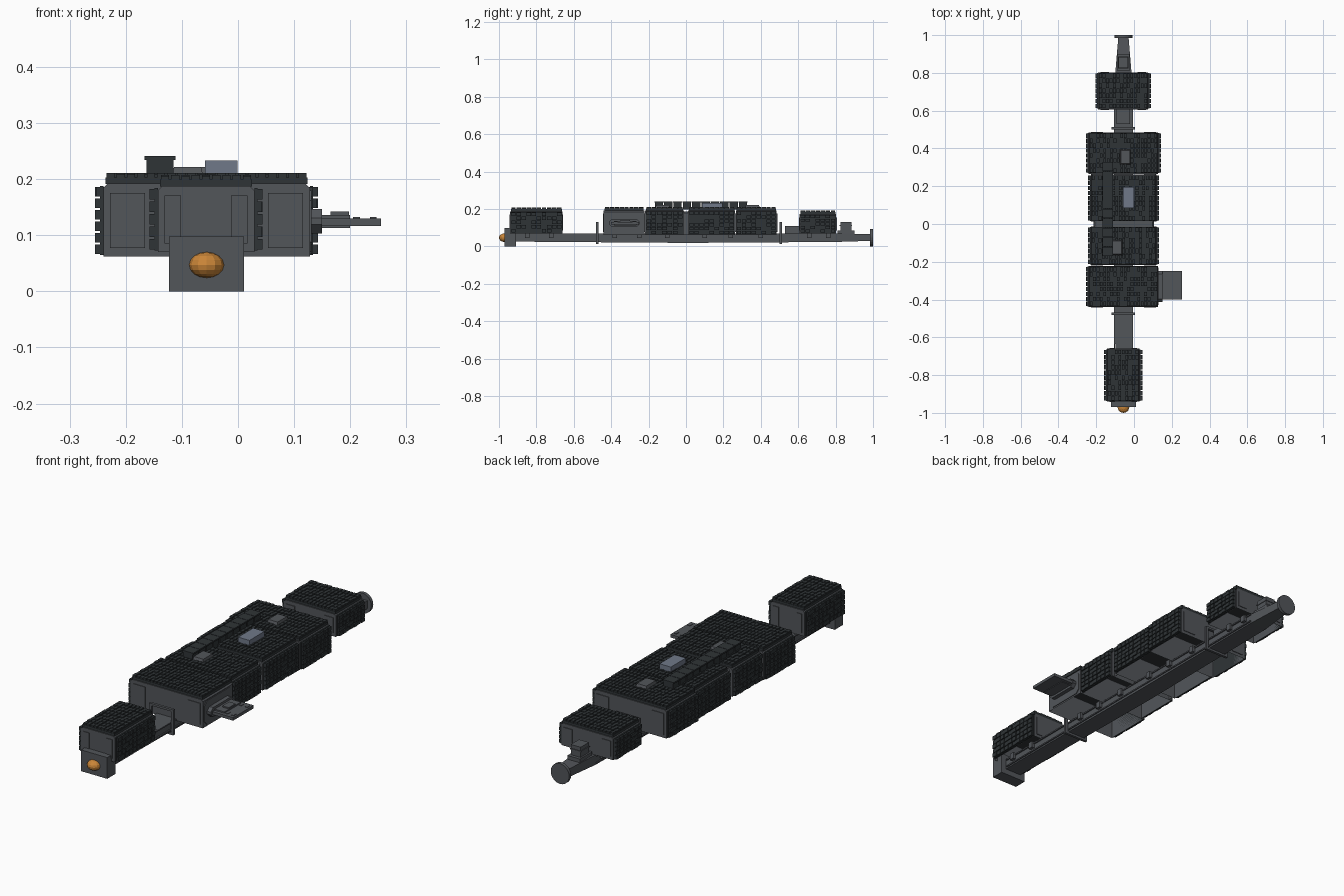
import bpy, bmesh, math, random
from mathutils import Matrix, Vector

if "Cube" in bpy.data.objects:
    bpy.data.objects.remove(bpy.data.objects["Cube"])

random.seed(4)
CX = -0.056  # spine centre line


def mat(name, c):
    m = bpy.data.materials.new(name)
    m.diffuse_color = (*c, 1)
    m.use_nodes = True
    m.node_tree.nodes["Principled BSDF"].inputs["Base Color"].default_value = m.diffuse_color
    return m


GREY = mat("hull_grey", (0.085, 0.092, 0.102))
DARK = mat("plate_dark", (0.028, 0.034, 0.037))
BLUE = mat("blue_grey", (0.16, 0.19, 0.25))
ORANGE = mat("orange", (0.6, 0.24, 0.04))


def finish(name, bm, m):
    bmesh.ops.recalc_face_normals(bm, faces=bm.faces)
    me = bpy.data.meshes.new(name)
    bm.to_mesh(me)
    bm.free()
    me.materials.append(m)
    ob = bpy.data.objects.new(name, me)
    bpy.context.collection.objects.link(ob)
    return ob


def add_box(bm, lo, hi):
    lo, hi = Vector(lo), Vector(hi)
    M = Matrix.Translation((lo + hi) / 2) @ Matrix.Diagonal((*(hi - lo), 1))
    return bmesh.ops.create_cube(bm, size=1, matrix=M)["verts"]


def boxes(name, m, *pairs):
    bm = bmesh.new()
    for lo, hi in pairs:
        add_box(bm, lo, hi)
    return finish(name, bm, m)


def shell(name, x0, x1, y0, y1, z0, z1, c=0.008):
    """Hull open at the bottom, with chamfered upper long edges."""
    bm = bmesh.new()
    prof = [(x0, z0), (x0, z1 - c), (x0 + c, z1), (x1 - c, z1), (x1, z1 - c), (x1, z0)]
    a = [bm.verts.new((x, y0, z)) for x, z in prof]
    b = [bm.verts.new((x, y1, z)) for x, z in prof]
    for i in range(5):
        bm.faces.new((a[i], a[i + 1], b[i + 1], b[i]))
    bm.faces.new(a)
    bm.faces.new(b[::-1])
    return finish(name, bm, GREY)


def plating(name, axis, base, out, u, v, du, dv, thick, tooth):
    """Backing slab plus a grid of armour tiles on a face normal to axis."""
    bm = bmesh.new()

    def slab(u0, u1, v0, v1, t0, t1):
        t0, t1 = sorted((base + out * t0, base + out * t1))
        if axis == 'z':
            add_box(bm, (u0, v0, t0), (u1, v1, t1))
        else:
            add_box(bm, (t0, u0, v0), (t1, u1, v1))

    slab(*u, *v, 0, thick)
    nu = max(1, round((u[1] - u[0]) / du))
    nv = max(1, round((v[1] - v[0]) / dv))
    su, sv = (u[1] - u[0]) / nu, (v[1] - v[0]) / nv
    g = 0.0018
    for i in range(nu):
        for j in range(nv):
            h = tooth * random.choice((0.75, 1, 1))
            slab(u[0] + i * su + g, u[0] + (i + 1) * su - g,
                 v[0] + j * sv + g, v[0] + (j + 1) * sv - g, thick * 0.5, thick + h)
    return finish(name, bm, DARK)


# Hull modules: name, x0, x1, y0, y1, z0, z1, plated sides
modules = [
    ("nose_module", -0.143, 0.029, -0.94, -0.66, 0.07, 0.188, (-1, 1)),
    ("dock_module", -0.24, 0.128, -0.44, -0.222, 0.062, 0.192, (-1,)),
    ("fore_module", -0.228, 0.118, -0.218, -0.012, 0.062, 0.192, (-1, 1)),
    ("mid_module", -0.228, 0.118, 0.012, 0.262, 0.062, 0.192, (-1, 1)),
    ("aft_module", -0.24, 0.128, 0.266, 0.485, 0.062, 0.192, (-1, 1)),
    ("tail_module", -0.19, 0.075, 0.607, 0.803, 0.07, 0.173, (-1, 1)),
]
for n, x0, x1, y0, y1, z0, z1, sides in modules:
    shell(n, x0, x1, y0, y1, z0, z1)
    plating(n + "_roof_plates", 'z', z1 - 0.001, 1, (x0 + 0.004, x1 - 0.004),
            (y0 + 0.004, y1 - 0.004), 0.018, 0.028, 0.012, 0.008)
    for s in sides:
        plating(n + "_side_plates", 'x', x1 if s > 0 else x0, s, (y0 + 0.004, y1 - 0.004),
                (z0 + 0.003, z1 - 0.004), 0.028, 0.0205, 0.006, 0.009)

# Connecting collar between the middle modules
shell("middle_collar", -0.215, 0.105, -0.014, 0.014, 0.062, 0.188)

# Inset-style panels on the module ends
for n, x0, x1, y0, y1, z0, z1, sides in modules:
    if n in ("dock_module", "aft_module", "nose_module", "tail_module"):
        for y, s in ((y0, -1), (y1, 1)):
            w = (x1 - x0) * 0.17
            for xa in (x0 + 0.012, x1 - 0.012 - w):
                ya, yb = sorted((y, y + s * 0.003))
                boxes(n + "_end_panel", GREY, ((xa, ya, z0 + 0.015), (xa + w, yb, z1 - 0.017)))

# Spine beam, tapered at the tail
bm = bmesh.new()
rings = []
for y, w, z0, z1 in ((-0.93, .042, .026, .07), (0, .046, .019, .07), (.8, .043, .024, .07), (.99, .027, .03, .066)):
    rings.append([bm.verts.new((CX + sx * w, y, z)) for sx, z in ((-1, z0), (1, z0), (1, z1), (-1, z1))])
for a, b in zip(rings, rings[1:]):
    for i in range(4):
        bm.faces.new((a[i], a[(i + 1) % 4], b[(i + 1) % 4], b[i]))
bm.faces.new(rings[0])
bm.faces.new(rings[-1])
finish("spine_beam", bm, GREY)
boxes("spine_rails", GREY, *[((CX + s * 0.047 - 0.003, -0.9, z), (CX + s * 0.047 + 0.003, 0.8, z + 0.006))
                             for s in (-1, 1) for z in (0.03, 0.064)])
boxes("spine_brackets", GREY, *[((CX + s * 0.052 - 0.007, y - 0.012, 0.045), (CX + s * 0.052 + 0.007, y + 0.012, 0.075))
                                for s in (-1, 1) for y in (-0.85, -0.72, -0.38, -0.25, -0.1, 0.1, 0.24, 0.4, 0.66, 0.76)])

# Portal frames around the spine
for y in (-0.475, 0.507):
    a, b = y - 0.006, y + 0.006
    boxes("portal_frame", GREY,
          ((CX - .062, a, .012), (CX - .05, b, .13)), ((CX + .05, a, .012), (CX + .062, b, .13)),
          ((CX - .062, a, .12), (CX + .062, b, .13)), ((CX - .062, a, .012), (CX + .062, b, .022)))

# Nose block and orange sensor dome
boxes("nose_block", GREY, ((-0.123, -0.97, 0), (0.011, -0.91, 0.098)))
bm = bmesh.new()
bmesh.ops.create_uvsphere(bm, u_segments=12, v_segments=8, radius=1,
                          matrix=Matrix.Translation((CX, -0.97, 0.047)) @ Matrix.Diagonal((0.031, 0.03, 0.023, 1)))
finish("sensor_dome", bm, ORANGE)

# Tail disc and tail equipment
bm = bmesh.new()
bmesh.ops.create_cone(bm, cap_ends=True, segments=24, radius1=0.047, radius2=0.047, depth=0.015,
                      matrix=Matrix.Translation((CX, 0.9925, 0.047)) @ Matrix.Rotation(math.pi / 2, 4, 'X'))
finish("tail_disc", bm, GREY)
boxes("tail_cabin", GREY, ((-0.088, 0.81, 0.065), (-0.024, 0.9, 0.085)), ((-0.081, 0.825, 0.08), (-0.031, 0.885, 0.132)),
      ((-0.084, 0.822, 0.11), (-0.028, 0.888, 0.115)))
boxes("tail_mount", GREY, ((CX - .036, .53, .065), (CX + .036, .607, .108)))

# Ridge of segmented roof boxes
ridge = []
for i in range(10):
    y = -0.17 + i * 0.05
    ridge += [((-0.163, y + .003, .198), (-0.115, y + .047, .236)), ((-0.167, y + .001, .234), (-0.111, y + .049, .241))]
boxes("roof_ridge", DARK, *ridge)

# Roof hatches with sloped sides
for n, x, y, hx, hy, z1, t, m in (("fore_hatch", -.09, -.125, .03, .043, .222, .8, GREY),
                                  ("aft_hatch", -.046, .355, .03, .043, .222, .8, GREY),
                                  ("blue_hatch", -.03, .14, .029, .055, .233, 1, BLUE)):
    bm = bmesh.new()
    for v in add_box(bm, (x - hx, y - hy, .198), (x + hx, y + hy, z1)):
        if v.co.z > .21:
            v.co.x = x + (v.co.x - x) * t
            v.co.y = y + (v.co.y - y) * t
    finish(n, bm, m)


# Docking side: octagonal surround and landing pad
def octagon(name, hw, hh, c, x0, x1, zc=0.125, yc=-0.33):
    bm = bmesh.new()
    q = [(hw, hh - c), (hw - c, hh), (c - hw, hh), (-hw, hh - c), (-hw, c - hh), (c - hw, -hh), (hw - c, -hh), (hw, c - hh)]
    a = [bm.verts.new((x0, yc + y, zc + z)) for y, z in q]
    b = [bm.verts.new((x1, yc + y, zc + z)) for y, z in q]
    for i in range(8):
        bm.faces.new((a[i], a[(i + 1) % 8], b[(i + 1) % 8], b[i]))
    bm.faces.new(a)
    bm.faces.new(b)
    finish(name, bm, GREY)


octagon("dock_wall", 0.1, 0.055, 0.018, 0.12, 0.131)
octagon("dock_collar", 0.082, 0.022, 0.016, 0.12, 0.15)
boxes("landing_pad", GREY, ((0.15, -0.40, 0.116), (0.255, -0.25, 0.13)))
boxes("pad_arm", GREY, ((0.128, -0.385, 0.113), (0.2, -0.265, 0.136)),
      ((0.165, -0.35, 0.13), (0.198, -0.30, 0.142)))
boxes("pad_markings", GREY, *[((xa, ya, 0.129), (xa + .012, ya + .02, 0.1325))
                              for xa in (0.205, 0.235) for ya in (-0.385, -0.285)])
